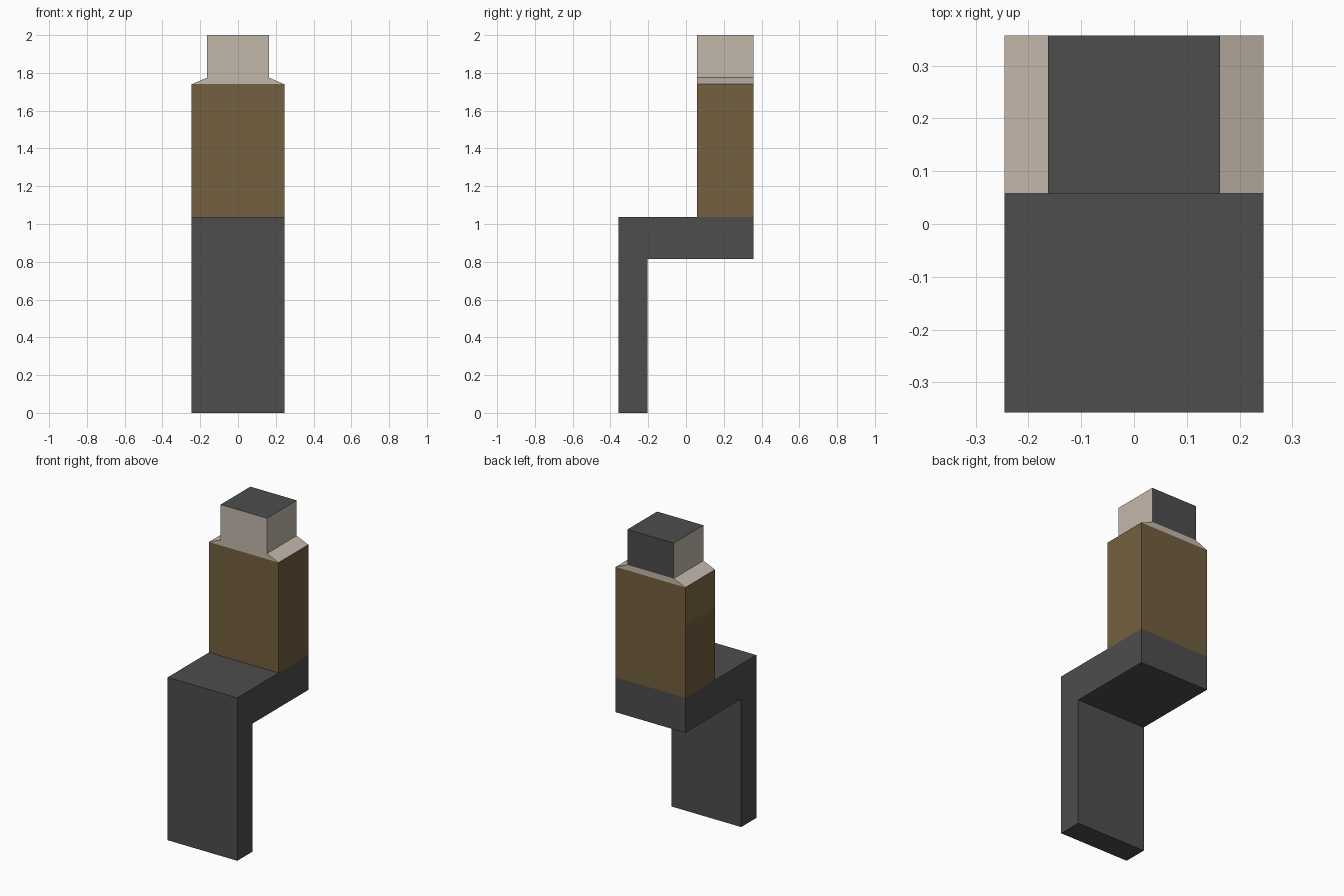
import bpy, bmesh
from mathutils import Vector

if "Cube" in bpy.data.objects:
    bpy.data.objects.remove(bpy.data.objects["Cube"])


def material(name, rgb):
    m = bpy.data.materials.new(name)
    m.diffuse_color = (*rgb, 1)
    m.use_nodes = True
    m.node_tree.nodes["Principled BSDF"].inputs["Base Color"].default_value = m.diffuse_color
    return m


DARK = material("dark_cloth", (0.075, 0.075, 0.075))
BROWN = material("brown_cloth", (0.17, 0.115, 0.05))
LIGHT_BROWN = material("light_brown_cloth", (0.21, 0.145, 0.065))
SKIN = material("skin", (0.55, 0.48, 0.41))

W, FRONT, BACK = 0.245, 0.058, 0.357   # half width, torso front and back
HEAD_W = 0.163


def prism(name, outline, direction, mats, open_sides=(), split_z=None, paint=None):
    """Extrude a 3D outline; drop hidden sides; paint chosen faces."""
    bm = bmesh.new()
    face = bm.faces.new([bm.verts.new(p) for p in outline])
    ext = bmesh.ops.extrude_face_region(bm, geom=[face], use_keep_orig=True)
    moved = [g for g in ext["geom"] if isinstance(g, bmesh.types.BMVert)]
    bmesh.ops.translate(bm, verts=moved, vec=direction)
    bmesh.ops.recalc_face_normals(bm, faces=bm.faces)
    hidden = [f for f in bm.faces
              if any(f.normal.dot(Vector(d)) > 0.99 for d in open_sides)]
    bmesh.ops.delete(bm, geom=hidden, context='FACES')
    if split_z:
        geom = bm.verts[:] + bm.edges[:] + bm.faces[:]
        bmesh.ops.bisect_plane(bm, geom=geom, plane_co=(0, 0, split_z), plane_no=(0, 0, 1))
    if paint:
        for f in bm.faces:
            f.material_index = int(paint(f))
    mesh = bpy.data.meshes.new(name)
    bm.to_mesh(mesh)
    bm.free()
    for m in mats:
        mesh.materials.append(m)
    obj = bpy.data.objects.new(name, mesh)
    bpy.context.collection.objects.link(obj)
    return obj


def across(points):   # x-z outline at the torso front
    return [(x, FRONT, z) for x, z in points]


DEPTH = (0, BACK - FRONT, 0)
UP, DOWN = (0, 0, 1), (0, 0, -1)

# Seated legs: an angled side profile spanning the full width
side = [(-BACK, 0), (-0.205, 0), (-0.205, 0.815), (BACK, 0.815), (BACK, 1.037), (-BACK, 1.037)]
prism("legs", [(-W, y, z) for y, z in side], (2 * W, 0, 0), [DARK])

# Torso, with a lighter upper patch on the left side
prism("torso", across([(-W, 1.037), (W, 1.037), (W, 1.74), (-W, 1.74)]), DEPTH,
      [BROWN, LIGHT_BROWN], (UP, DOWN), 1.50,
      lambda f: f.normal.x < -0.9 and f.calc_center_median().z > 1.50)

# Sloping shoulders
prism("shoulders", across([(-W, 1.74), (W, 1.74), (HEAD_W, 1.775), (-HEAD_W, 1.775)]),
      DEPTH, [SKIN], (UP, DOWN))

# Head, with dark hair on the top and back
prism("head", across([(-HEAD_W, 1.775), (HEAD_W, 1.775), (HEAD_W, 2), (-HEAD_W, 2)]),
      DEPTH, [SKIN, DARK], (DOWN,),
      paint=lambda f: f.normal.z > 0.9 or f.normal.y > 0.9)
